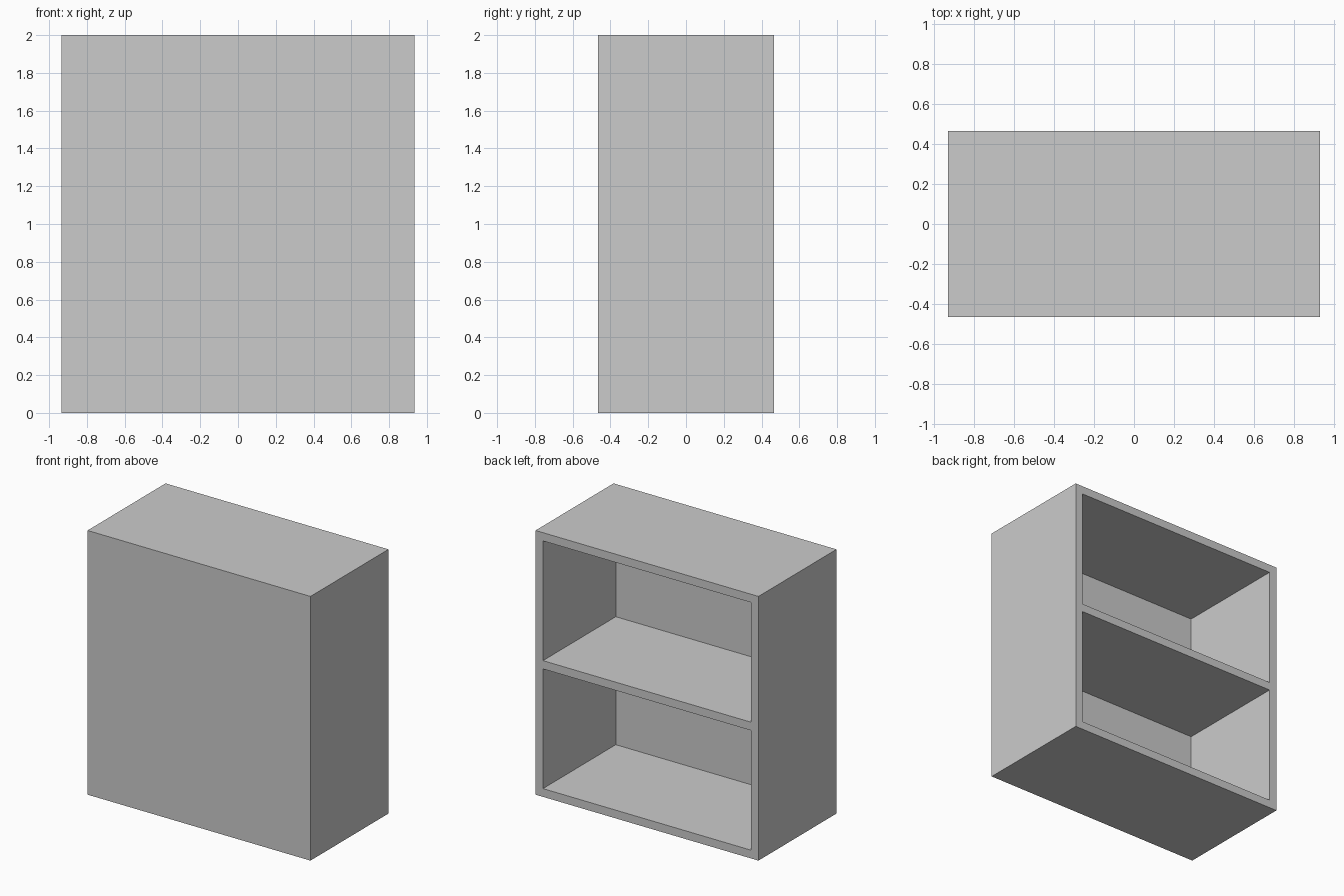
import bpy, bmesh
from mathutils import Vector

if "Cube" in bpy.data.objects:
    bpy.data.objects.remove(bpy.data.objects["Cube"])

W, D, H = 1.867, 0.933, 2.0   # overall width, depth, height
T = 0.0625                    # board thickness

bm = bmesh.new()

# Outer carcass block standing on the floor
bmesh.ops.create_cube(bm, size=1)
for v in bm.verts:
    v.co = Vector((v.co.x * W, v.co.y * D, (v.co.z + 0.5) * H))


def back_faces():
    return [f for f in bm.faces if f.calc_center_median().y > D / 2 - 1e-4]


# Mark out the side boards, top, bottom and middle shelf on the open side
cuts = [((s * (W / 2 - T), 0, 0), (1, 0, 0)) for s in (-1, 1)]
cuts += [((0, 0, z), (0, 0, 1)) for z in (T, H / 2 - T / 2, H / 2 + T / 2, H - T)]
for co, no in cuts:
    faces = back_faces()
    edges = {e for f in faces for e in f.edges}
    verts = {v for f in faces for v in f.verts}
    bmesh.ops.bisect_plane(bm, geom=faces + list(edges) + list(verts),
                           plane_co=co, plane_no=no, dist=1e-5)

# Push the two compartments in, leaving a closed panel on the far side
for f in back_faces():
    c = f.calc_center_median()
    if abs(c.x) < 0.1 and f.calc_area() > 0.5:
        new = bmesh.ops.extrude_discrete_faces(bm, faces=[f])["faces"]
        for v in new[0].verts:
            v.co.y = -D / 2 + T

bmesh.ops.recalc_face_normals(bm, faces=bm.faces[:])
mesh = bpy.data.meshes.new("shelf_cabinet")
bm.to_mesh(mesh)
bm.free()
bpy.context.collection.objects.link(bpy.data.objects.new("shelf_cabinet", mesh))
